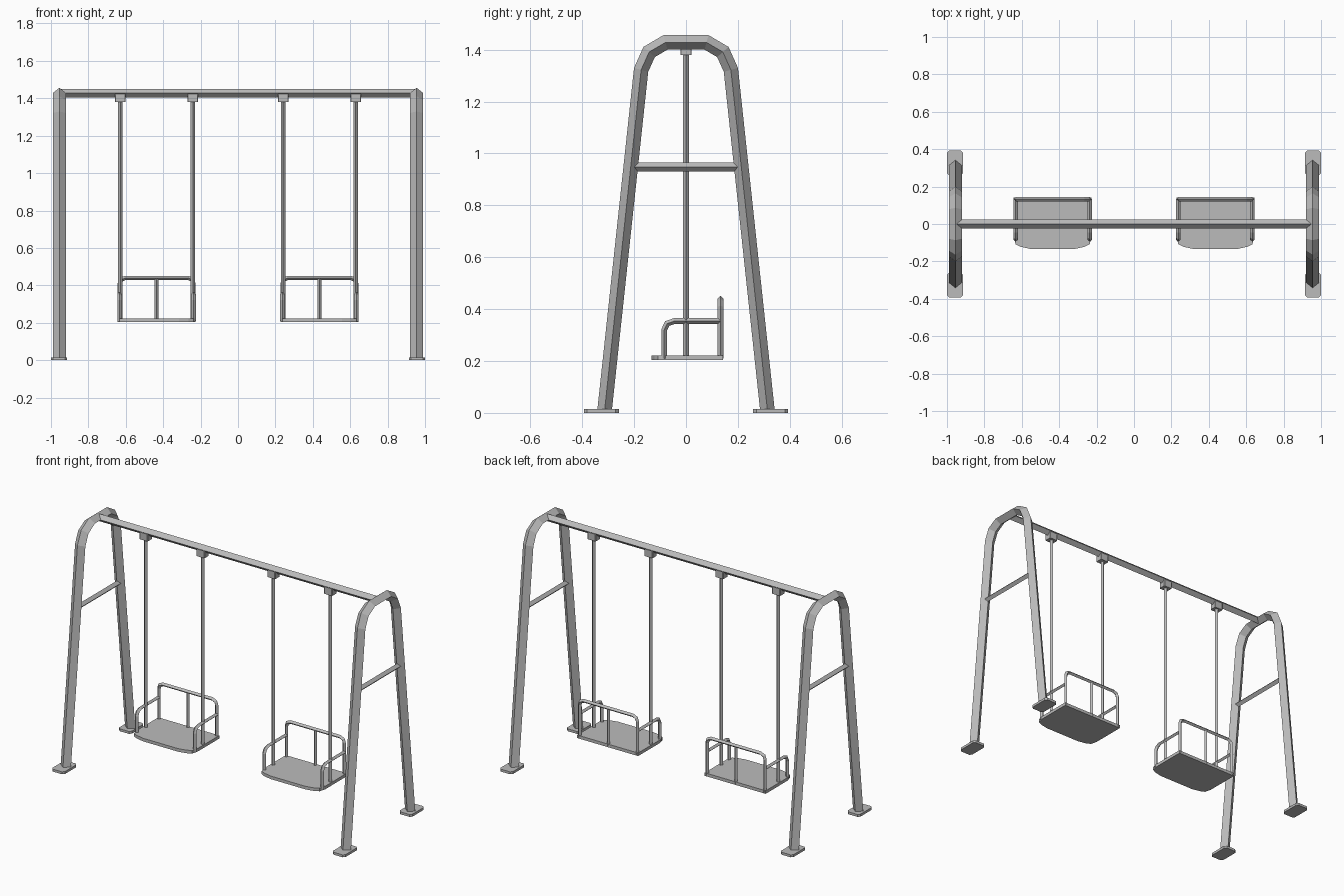
import bpy, bmesh
from mathutils import Vector

if "Cube" in bpy.data.objects:
    bpy.data.objects.remove(bpy.data.objects["Cube"])

grey = bpy.data.materials.new("metal grey")
grey.diffuse_color = (0.5, 0.5, 0.5, 1)
grey.use_nodes = True
grey.node_tree.nodes["Principled BSDF"].inputs["Base Color"].default_value = grey.diffuse_color


def finish(name, bm):
    bmesh.ops.recalc_face_normals(bm, faces=bm.faces[:])
    me = bpy.data.meshes.new(name)
    bm.to_mesh(me)
    bm.free()
    me.materials.append(grey)
    ob = bpy.data.objects.new(name, me)
    bpy.context.collection.objects.link(ob)
    return ob


def tube(name, pts, normal, rn, rb):
    """Sweep a four-sided diamond along a planar path with mitred corners."""
    pts = [Vector(p) for p in pts]
    n = Vector(normal)
    bm = bmesh.new()
    rings = []
    for i, p in enumerate(pts):
        a = (p - pts[i - 1]).normalized() if i else None
        c = (pts[i + 1] - p).normalized() if i < len(pts) - 1 else None
        a, c = a or c, c or a
        t = (a + c).normalized()
        b = t.cross(n) * (rb / t.dot(a))
        rings.append([bm.verts.new(p + o) for o in (n * rn, b, -n * rn, -b)])
    for r, s in zip(rings, rings[1:]):
        for k in range(4):
            bm.faces.new((r[k], r[(k + 1) % 4], s[(k + 1) % 4], s[k]))
    bm.faces.new(rings[0])
    bm.faces.new(rings[-1])
    return finish(name, bm)


def slab(name, outline, z0, z1):
    """Extrude an xy outline upward from z0 to z1."""
    bm = bmesh.new()
    f = bm.faces.new([bm.verts.new((x, y, z0)) for x, y in outline])
    ext = bmesh.ops.extrude_face_region(bm, geom=[f])
    for v in ext["geom"]:
        if isinstance(v, bmesh.types.BMVert):
            v.co.z = z1
    return finish(name, bm)


def chamfered(cx, cy, hx, hy, c):
    q = [(hx, hy - c), (hx - c, hy), (c - hx, hy), (-hx, hy - c),
         (-hx, c - hy), (c - hx, -hy), (hx - c, -hy), (hx, c - hy)]
    return [(cx + x, cy + y) for x, y in q]


# end frames: arch, cross brace and foot plates
half = [(-0.314, 0.008), (-0.173, 1.322), (-0.142, 1.391), (-0.079, 1.428)]
arch = half + [(-y, z) for y, z in reversed(half)]
for side, s in (("left", -1), ("right", 1)):
    x = s * 0.955
    tube(side + "_arch", [(x, y, z) for y, z in arch], (1, 0, 0), 0.035, 0.028)
    tube(side + "_brace", [(x, -0.205, 0.948), (x, 0.205, 0.948)], (1, 0, 0), 0.017, 0.017)
    for end, e in (("front", -1), ("back", 1)):
        slab(f"{side}_{end}_foot", chamfered(s * 0.957, e * 0.326, 0.043, 0.067, 0.012), 0, 0.015)

# top beam
tube("top_beam", [(-0.95, 0, 1.428), (0.95, 0, 1.428)], (0, 1, 0), 0.023, 0.023)

# two swings
for side, cx in (("left", -0.435), ("right", 0.435)):
    # seat with a bowed front edge
    edge = [(0.208, 0.142), (0.208, -0.07), (0.198, -0.108), (0.17, -0.122), (0.12, -0.133)]
    outline = edge + [(-x, y) for x, y in reversed(edge)]
    slab(side + "_seat", [(cx + x, y) for x, y in outline], 0.203, 0.222)

    # back rail with rounded corners and centre post
    rail = [(-0.197, 0.21), (-0.197, 0.41), (-0.19, 0.43), (-0.168, 0.44)]
    rail += [(-x, z) for x, z in reversed(rail)]
    tube(side + "_back_rail", [(cx + x, 0.133, z) for x, z in rail], (0, 1, 0), 0.012, 0.011)
    tube(side + "_back_post", [(cx, 0.133, 0.21), (cx, 0.133, 0.44)], (0, 1, 0), 0.011, 0.011)

    for end, e in (("inner", -1), ("outer", 1)):
        # armrest
        ax = cx + e * 0.198
        arm = [(-0.084, 0.21), (-0.084, 0.32), (-0.073, 0.344), (-0.045, 0.354), (0.133, 0.354)]
        tube(f"{side}_{end}_armrest", [(ax, y, z) for y, z in arm], (1, 0, 0), 0.012, 0.011)
        # hanging rod and its bracket on the beam
        rx = cx + e * 0.194
        tube(f"{side}_{end}_rod", [(rx, 0, 0.21), (rx, 0, 1.4)], (1, 0, 0), 0.012, 0.012)
        slab(f"{side}_{end}_bracket", chamfered(rx, 0, 0.028, 0.022, 0.003), 1.38, 1.424)
